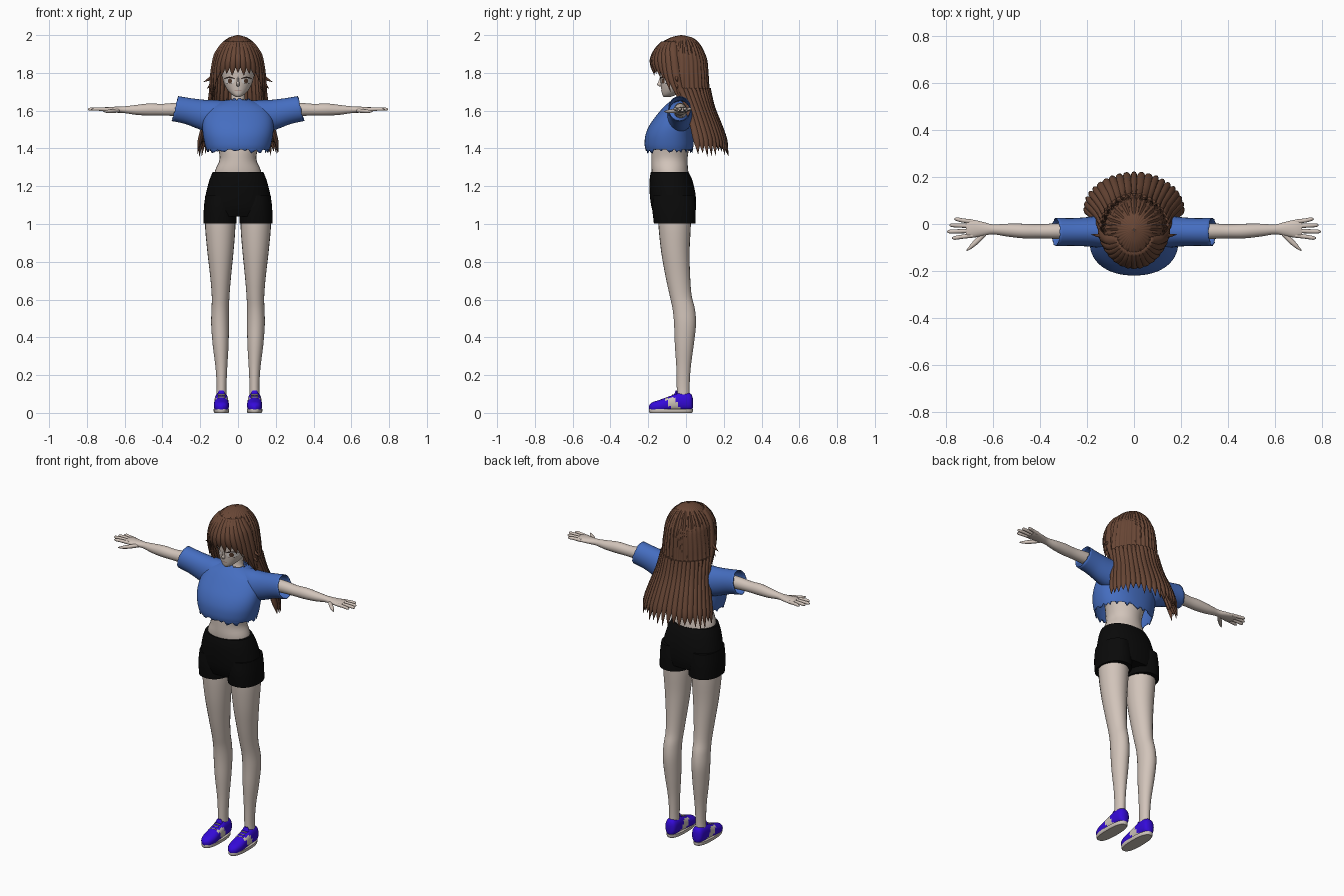
import bpy, bmesh, math, random
from mathutils import Vector
from mathutils.bvhtree import BVHTree

random.seed(4)
if "Cube" in bpy.data.objects:
    bpy.data.objects.remove(bpy.data.objects["Cube"])
made = []


def paint(name, r, g, b):
    mat = bpy.data.materials.new(name)
    mat.use_nodes = True
    mat.diffuse_color = (r, g, b, 1)
    node = next(n for n in mat.node_tree.nodes if n.type == 'BSDF_PRINCIPLED')
    node.inputs["Base Color"].default_value = (r, g, b, 1)
    node.inputs["Roughness"].default_value = .8
    return mat


SKIN = paint("skin", .64, .55, .49)
HAIR = paint("brown hair", .14, .062, .036)
SHIRT = paint("blue cloth", .06, .155, .53)
BLACK = paint("black cloth", .003, .003, .003)
SHOE = paint("violet blue", .035, .003, .7)
SOLE = paint("off white", .6, .54, .48)
WHITE = paint("eye white", .75, .72, .7)
IRIS = paint("iris brown", .1, .05, .03)
LASH = paint("lash dark", .02, .012, .01)
LIP = paint("lip", .38, .2, .17)


def smooth(rows, n=4):
    """Catmull-Rom interpolation of section rows."""
    pts = [rows[0], *rows, rows[-1]]
    out = []
    for a, b, c, d in zip(pts, pts[1:], pts[2:], pts[3:]):
        for k in range(n):
            u = k / n
            out.append(tuple(q + u / 2 * (r - p + u * (2*p - 5*q + 4*r - s + u * (3*(q - r) + s - p)))
                             for p, q, r, s in zip(a, b, c, d)))
    return out + [rows[-1]]


def build(name, verts, faces, *mats):
    mesh = bpy.data.meshes.new(name)
    mesh.from_pydata(verts, [], faces)
    bm = bmesh.new()
    bm.from_mesh(mesh)
    bmesh.ops.recalc_face_normals(bm, faces=bm.faces)
    bm.to_mesh(mesh)
    bm.free()
    for m in mats:
        mesh.materials.append(m)
    obj = bpy.data.objects.new(name, mesh)
    bpy.context.collection.objects.link(obj)
    made.append(obj)
    return obj


def grid_faces(rows, cols, closed):
    return [(i*cols + j, i*cols + (j+1) % cols, (i+1)*cols + (j+1) % cols, (i+1)*cols + j)
            for i in range(rows - 1) for j in range(cols if closed else cols - 1)]


def loft(name, rows, *mats, axis='z', sides=20, side=1, power=1, turn=0, shear=0, cap=True, jag=(0, 0)):
    """Skin elliptical sections (position, centre a, centre b, radius a, radius b)."""
    rows = smooth(rows)
    verts = []
    for i, (t, ca, cb, ra, rb) in enumerate(rows):
        tear = jag[0] if i == 0 else jag[1] if i == len(rows) - 1 else 0
        for j in range(sides):
            w = math.tau * j / sides
            a, b = (max(r, .0005) * math.copysign(abs(f)**power, f)
                    for r, f in ((ra, math.cos(w)), (rb, math.sin(w))))
            a, b = a*math.cos(turn) - b*math.sin(turn), a*math.sin(turn) + b*math.cos(turn)
            d = t + tear * random.uniform(-1, 1) - shear * b
            co = {'z': (ca+a, cb+b, d), 'x': (d, ca+a, cb+b), 'y': (ca+a, d, cb+b)}[axis]
            verts.append((co[0] * side, co[1], co[2]))
    faces = grid_faces(len(rows), sides, True)
    if cap:
        faces += [tuple(range(sides)), tuple(range(len(verts) - sides, len(verts)))]
    return build(name, verts, faces, *mats)


def body(name, rows, mat, x=0, **kw):
    """Vertical loft from rows (height, half width, front, back)."""
    return loft(name, [(z, x, (f+b)/2, w, (b-f)/2) for z, w, f, b in rows], mat, **kw)


def thicken(obj, amount):
    mod = obj.modifiers.new("thickness", 'SOLIDIFY')
    mod.thickness = amount


# Torso with neck, and head
body("torso", [(1.2, .13, -.17, .02), (1.28, .122, -.182, .012), (1.34, .098, -.183, .008),
               (1.4, .105, -.18, .015), (1.47, .125, -.165, .02), (1.56, .12, -.12, .025),
               (1.62, .075, -.075, .02), (1.65, .042, -.056, .02), (1.7, .036, -.05, .025),
               (1.75, .036, -.05, .025)], SKIN, sides=28)
head = body("head", [(1.673, .012, -.118, -.08), (1.685, .032, -.126, -.05), (1.715, .06, -.131, .01),
                     (1.765, .081, -.136, .05), (1.83, .089, -.14, .07), (1.9, .088, -.13, .075),
                     (1.955, .06, -.09, .05)], SKIN, sides=32)
loft("nose", [(1.727, 0, -.13, .004, .008), (1.738, 0, -.136, .009, .018),
              (1.755, 0, -.135, .006, .011), (1.785, 0, -.132, .004, .004)], SKIN, sides=10)

# Painted face details laid on the head surface
tree = BVHTree.FromPolygons([v.co for v in head.data.vertices], [p.vertices for p in head.data.polygons])


def decal(name, x, z, rx, rz, mat, lift, arc=0):
    n, verts = 18, []
    for f in (0, .5, 1):
        for k in range(n):
            a = math.tau * k / n
            px = x + f * rx * math.cos(a)
            pz = z + f * rz * math.sin(a) - arc * (px - x)**2
            hit = tree.ray_cast(Vector((px, -1, pz)), Vector((0, 1, 0)))[0]
            verts.append((px, hit.y - lift, pz))
    build(name, verts, grid_faces(3, n, True), mat)


for s, label in ((1, "left"), (-1, "right")):
    decal(label + "_eye_white", s*.044, 1.757, .026, .015, WHITE, .002)
    decal(label + "_iris", s*.043, 1.757, .011, .014, IRIS, .003)
    decal(label + "_upper_lash", s*.045, 1.776, .03, .004, LASH, .004, 9)
    decal(label + "_lower_lash", s*.046, 1.741, .018, .001, LASH, .004, -9)
decal("mouth", 0, 1.708, .018, .002, LIP, .002)

# Loose cropped shirt with torn hem and collar
shirt = body("shirt_body", [(1.39, .165, -.213, .035), (1.42, .175, -.219, .04), (1.47, .185, -.215, .04),
                            (1.52, .188, -.195, .04), (1.57, .18, -.16, .04), (1.62, .15, -.118, .036),
                            (1.648, .095, -.085, .032), (1.657, .062, -.07, .03)],
             SHIRT, sides=64, power=.9, cap=False, jag=(.016, .009))
thicken(shirt, .004)

# Shorts
body("shorts_hips", [(1.275, .134, -.186, .014), (1.23, .152, -.193, .034), (1.16, .17, -.192, .05),
                     (1.09, .18, -.183, .053), (1.04, .172, -.165, .045)], BLACK, sides=32, power=.9)

for s, label in ((1, "left"), (-1, "right")):
    # Sleeve and arm
    sleeve = loft(label + "_sleeve", [(.06, -.03, 1.575, .06, .075), (.13, -.032, 1.572, .07, .084),
                                      (.19, -.033, 1.58, .063, .077), (.26, -.034, 1.597, .059, .068),
                                      (.333, -.034, 1.611, .06, .066)],
                  SHIRT, axis='x', side=s, sides=28, shear=.25, cap=False, jag=(0, .003))
    thicken(sleeve, .004)
    loft(label + "_arm", [(.1, -.03, 1.595, .035, .04), (.3, -.03, 1.606, .034, .036),
                          (.4, -.031, 1.605, .03, .031), (.47, -.03, 1.606, .031, .032),
                          (.54, -.026, 1.604, .027, .026), (.6, -.023, 1.605, .021, .018),
                          (.64, -.021, 1.605, .029, .016), (.69, -.02, 1.606, .039, .014),
                          (.715, -.02, 1.606, .036, .01)], SKIN, axis='x', side=s)
    # Fingers and thumb
    for finger, y, tip in (("little", .01, .765), ("ring", -.009, .785),
                           ("middle", -.029, .795), ("index", -.049, .775)):
        out = (y + .02) * .35
        loft(f"{label}_{finger}_finger", [(.685, y, 1.606, .009, .01), (.73, y + out/2, 1.608, .009, .009),
                                          (tip - .012, y + out, 1.608, .008, .008),
                                          (tip, y + out, 1.607, .002, .002)],
             SKIN, axis='x', side=s, sides=10)
    loft(label + "_thumb", [(.625, -.03, 1.602, .014, .011), (.66, -.065, 1.598, .016, .011),
                            (.69, -.092, 1.596, .012, .009), (.712, -.113, 1.596, .003, .003)],
         SKIN, axis='x', side=s, sides=10)

    # Shorts leg and bare leg
    body(label + "_shorts_leg", [(1.15, .078, -.175, .045), (1.08, .086, -.178, .051),
                                 (1.003, .088, -.17, .05)], BLACK, x=.095, side=s, sides=28, power=.9)
    loft(label + "_leg", [(1.08, .095, -.06, .08, .088), (.98, .094, -.06, .08, .085),
                          (.85, .093, -.056, .069, .075), (.72, .092, -.043, .055, .065),
                          (.62, .092, -.028, .047, .058), (.55, .094, -.012, .046, .059),
                          (.47, .095, -.005, .047, .058), (.36, .092, -.009, .042, .05),
                          (.24, .088, -.013, .031, .038), (.14, .087, -.015, .026, .034),
                          (.07, .088, -.015, .028, .034)], SKIN, side=s, sides=24)

    # Shoe with pale side panel, tongue, laces and sole
    shoe = loft(label + "_shoe", [(.036, .088, .052, .012, .026), (.022, .088, .058, .032, .046),
                                  (-.03, .088, .06, .036, .05), (-.08, .088, .05, .038, .041),
                                  (-.14, .088, .037, .04, .032), (-.18, .088, .031, .029, .024),
                                  (-.197, .088, .027, .007, .009)],
                SHOE, SOLE, axis='y', side=s, sides=24, power=.85)
    for p in shoe.data.polygons:
        c = p.center
        if abs(c.y + .065 + (c.z - .04) * .5) < .024 and c.z < .08 and abs(p.normal.x) > .45:
            p.material_index = 1
    loft(label + "_shoe_tongue", [(.07, .088, -.06, .022, .012), (.1, .088, -.052, .021, .01),
                                  (.118, .088, -.05, .012, .005)], SHOE, side=s, sides=12)
    for k in range(3):
        loft(f"{label}_lace_{k}", [(.07, -.07 - k*.017, .096 - k*.008, .003, .003),
                                   (.106, -.07 - k*.017, .096 - k*.008, .003, .003)],
             SOLE, axis='x', side=s, sides=8)
    loft(label + "_sole", [(0, .088, -.08, .037, .112), (.008, .088, -.08, .041, .116),
                           (.02, .088, -.08, .041, .116)], SOLE, side=s, sides=28, power=.8)

# Hair sheet rows: height, half width, centre, back radius, front radius, opening angle
hair_rows = smooth([(2, .004, -.025, .004, .004, 180), (1.985, .05, -.025, .06, .06, 180),
                    (1.95, .09, -.028, .1, .11, 180), (1.9, .117, -.03, .128, .14, 180),
                    (1.86, .126, -.03, .14, .147, 145), (1.79, .136, -.03, .146, .138, 118),
                    (1.7, .143, -.025, .148, .12, 108), (1.62, .152, .01, .13, .1, 98),
                    (1.52, .18, .04, .14, .1, 92), (1.42, .203, .06, .15, .1, 90),
                    (1.34, .215, .065, .158, .1, 90)], 6)


def hair_point(angle, z, lift=0):
    row = min(hair_rows, key=lambda r: abs(r[0] - z))
    depth = row[3] if math.cos(angle) > 0 else row[4]
    return (row[1] + lift) * math.sin(angle), row[2] + (depth + lift) * math.cos(angle)


verts, cols = [], 121
sheet = [r for r in hair_rows if r[0] > 1.42]
for i, row in enumerate(sheet):
    fold = .004 * min(1, i / 12)
    for j in range(cols):
        a = math.radians(row[5]) * (2 * j / (cols - 1) - 1)
        verts.append((*hair_point(a, row[0], fold * math.cos(34 * a)), row[0]))
thicken(build("hair_sheet", verts, grid_faces(len(sheet), cols, False), HAIR), .008)


def lock(name, angle, heights, width, spread=1):
    """Pointed hair lock following the hair surface at one angle."""
    rows, last = [], len(heights) - 1
    for i, z in enumerate(heights):
        taper = .06 if i == last else (.6, 1)[i > 0]
        a = math.pi + (angle - math.pi) * (spread + (1 - spread) * i / last)
        rows.append((z, *hair_point(a, z, .003), width * taper, .011 * taper))
    loft(name, rows, HAIR, sides=8, turn=-angle)


# Long back locks
count = 21
for k in range(count):
    a = math.radians(-90 + 180 * k / (count - 1))
    tip = 1.375 + random.uniform(-.02, .02)
    lock(f"back_lock_{k}", a, (1.72, 1.62, 1.52, 1.44, tip), random.uniform(.013, .019))

# Fringe and face-framing locks
for k, (deg, tip, width) in enumerate(((0, 1.80, .016), (13, 1.785, .017), (26, 1.795, .018),
                                       (39, 1.78, .018), (51, 1.76, .017), (62, 1.70, .016),
                                       (74, 1.66, .018), (88, 1.64, .02))):
    for s in ((1, -1) if deg else (1,)):
        lock(f"fringe_lock_{k}_{s}", math.pi + math.radians(deg * s),
             (1.965, 1.93, 1.88, (1.88 + tip) / 2, tip), width, .75)

# Small flicked strands beside the face
for s in (1, -1):
    for k, drop in enumerate((0, .035)):
        loft(f"flick_{k}_{s}", [(.125, -.05, 1.81 - drop, .012, .02), (.145, -.05, 1.775 - drop, .009, .012),
                                (.182 - drop / 2, -.045, 1.752 - drop, .001, .001)],
             HAIR, axis='x', side=s, sides=8)

# Smooth shading with sharp creases kept
bpy.ops.object.select_all(action='DESELECT')
for obj in made:
    obj.select_set(True)
bpy.context.view_layer.objects.active = made[0]
bpy.ops.object.shade_smooth_by_angle(angle=math.radians(50))
